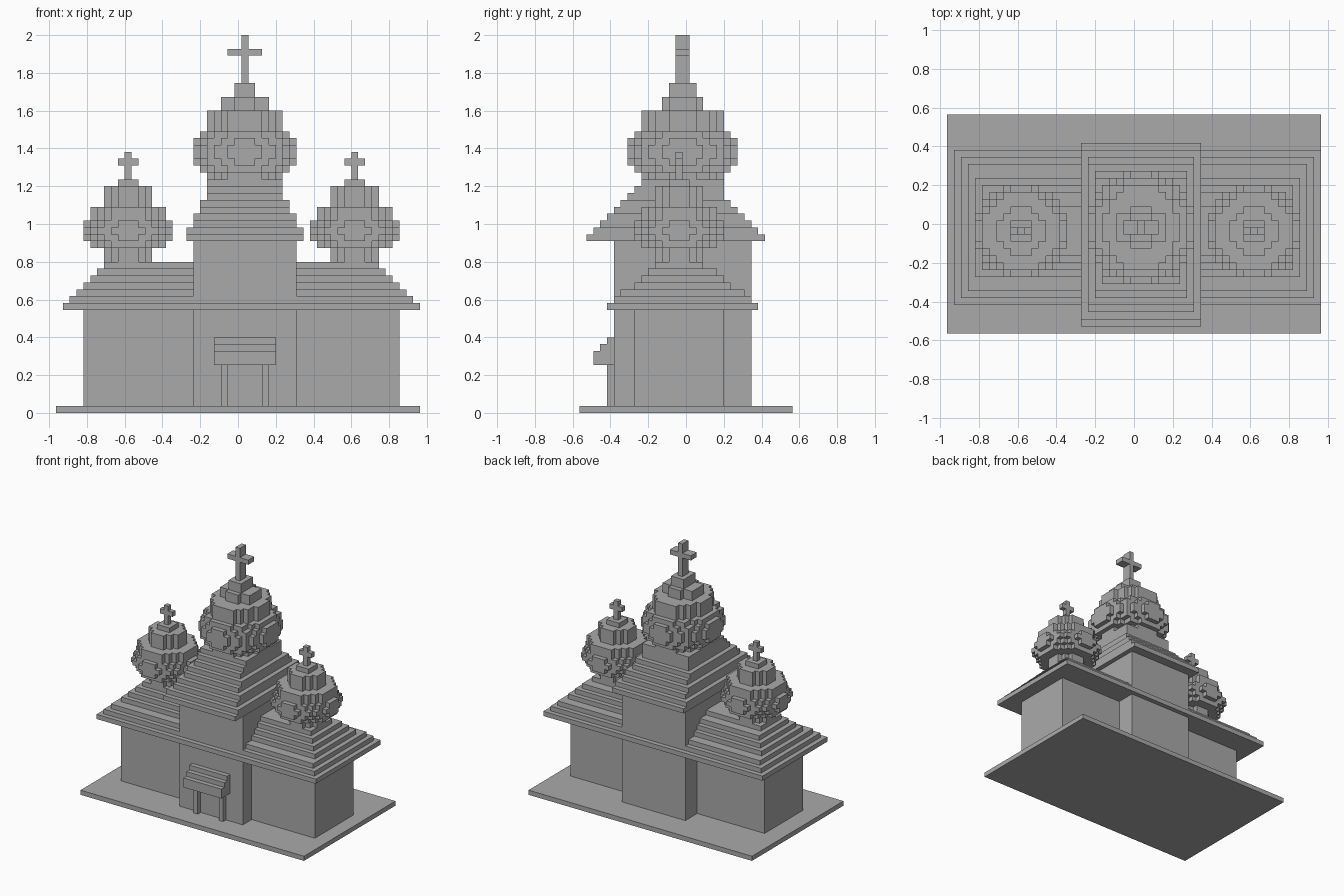
import bpy, bmesh

U = 2 / 55          # one block of the grid

cube = bpy.data.objects.get("Cube")
if cube:
    bpy.data.objects.remove(cube, do_unlink=True)

stone = bpy.data.materials.new("grey_stone")
stone.use_nodes = True
stone.diffuse_color = (0.4, 0.4, 0.4, 1)
stone.node_tree.nodes["Principled BSDF"].inputs["Base Color"].default_value = (0.4, 0.4, 0.4, 1)


def prism(bm, outline, z0, z1):
    """Extrude a flat outline from z0 to z1 (block units)."""
    low = [bm.verts.new((x * U, y * U, z0 * U)) for x, y in outline]
    high = [bm.verts.new((x * U, y * U, z1 * U)) for x, y in outline]
    bm.faces.new(low[::-1])
    bm.faces.new(high)
    n = len(low)
    for i in range(n):
        j = (i + 1) % n
        bm.faces.new((low[i], low[j], high[j], high[i]))


def rect(x0, x1, y0, y1):
    return [(x0, y0), (x1, y0), (x1, y1), (x0, y1)]


def stepped_disc(cx, cy, nx, ny, limit=1.0):
    """Blocky ellipse nx by ny blocks wide, mirrored from one quarter."""
    rx, ry = nx / 2, ny / 2
    rows = []
    t = ry % 1 or 1
    while t <= ry:
        e = rx
        while e > 0.5 and ((e - 0.5) / rx) ** 2 + ((t - 0.5) / ry) ** 2 > limit:
            e -= 1
        if rows and rows[-1][0] == e:
            rows[-1] = (e, t)
        else:
            rows.append((e, t))
        t += 1
    quarter = []
    for i, (e, t) in enumerate(rows):
        if i:
            quarter.append((e, rows[i - 1][1]))
        quarter.append((e, t))
    half = quarter + [(-x, y) for x, y in reversed(quarter)]
    return [(cx + x, cy + y) for x, y in half + [(-x, -y) for x, y in half]]


def part(name, layers):
    """One object from a list of (outline, z0, z1)."""
    bm = bmesh.new()
    for outline, z0, z1 in layers:
        prism(bm, outline, z0, z1)
    mesh = bpy.data.meshes.new(name)
    bm.to_mesh(mesh)
    bm.free()
    mesh.materials.append(stone)
    obj = bpy.data.objects.new(name, mesh)
    bpy.context.collection.objects.link(obj)


# Ground slab and walls
part("base_slab", [(rect(-26.5, 26.5, -15.5, 15.5), 0, 1)])
part("right_wing_walls", [(rect(-22.5, -6.5, -7.5, 5.5), 1, 15)])
part("left_wing_walls", [(rect(8.5, 23.5, -7.5, 5.5), 1, 15)])
part("tower_walls", [(rect(-6.5, 8.5, -10.5, 9.5), a, b) for a, b in ((1, 15), (17, 25))])

# Stepped roof over both wings
depths = [(-11.5, 10.5), (-10.5, 9.5), (-9.5, 8.5), (-7.5, 6.5),
          (-6.5, 5.5), (-5.5, 4.5), (-4.5, 2.5)]
part("wing_roof", [(rect(i - 25.5, 26.5 - i, y0, y1), 15 + i, 16 + i)
                   for i, (y0, y1) in enumerate(depths)])

# Stepped tower roof, narrowing in x every second step
part("tower_roof", [(rect(i // 2 - 7.5, 9.5 - i // 2, i - 14.5, 11.5 - i), 25 + i, 26 + i)
                    for i in range(6)])

# Neck below the main dome
part("tower_neck", [(rect(-4.5, 6.5, -8.5, 5.5), 31, 32),
                    (rect(-4.5, 6.5, -7.5, 5.5), 32, 33),
                    (rect(-4.5, 6.5, -6.5, 5.5), 33, 34)])

# Main dome and cross
main_rings = [(34, 35, 11, 12, 1), (35, 36, 13, 14, 1), (36, 37, 15, 16, .93),
              (37, 39, 15, 16, 1), (39, 40, 15, 16, .93), (40, 41, 13, 14, 1),
              (41, 44, 11, 12, 1), (44, 46, 7, 6, 1)]
part("main_dome", [(stepped_disc(1, -0.5, nx, ny, k), a, b) for a, b, nx, ny, k in main_rings]
     + [(rect(-0.5, 2.5, -2.5, 1.5), 46, 48)])
part("main_cross", [(rect(0.5, 1.5, -1.5, 0.5), 48, 52),
                    (rect(-1.5, 3.5, -1.5, 0.5), 52, 53),
                    (rect(0.5, 1.5, -1.5, 0.5), 53, 55)])

# Small domes and crosses
wing_rings = [(22, 24, 7, 1), (24, 25, 11, 1), (25, 26, 13, .93), (26, 27, 13, 1),
              (27, 28, 13, .93), (28, 30, 11, 1), (30, 33, 7, 1)]
for side, cx in (("right", -16), ("left", 17)):
    part(side + "_dome", [(stepped_disc(cx, -1, n, n, k), a, b) for a, b, n, k in wing_rings]
         + [(rect(cx - 1.5, cx + 1.5, -2.5, 0.5), 33, 34)])
    part(side + "_cross", [(rect(cx - w, cx + w, -1.5, -0.5), a, b)
                           for a, b, w in ((34, 36, .5), (36, 37, 1.5), (37, 38, .5))])

# Porch
part("porch_roof", [(rect(-3.5, 5.5, -13.5, -10.5), 7, 9),
                    (rect(-3.5, 5.5, -12.5, -10.5), 9, 10),
                    (rect(-3.5, 5.5, -11.5, -10.5), 10, 11)])
for side, x in (("right", -2.5), ("left", 3.5)):
    part(side + "_porch_post", [(rect(x, x + 1, -11.5, -10.5), 1, 7)])
